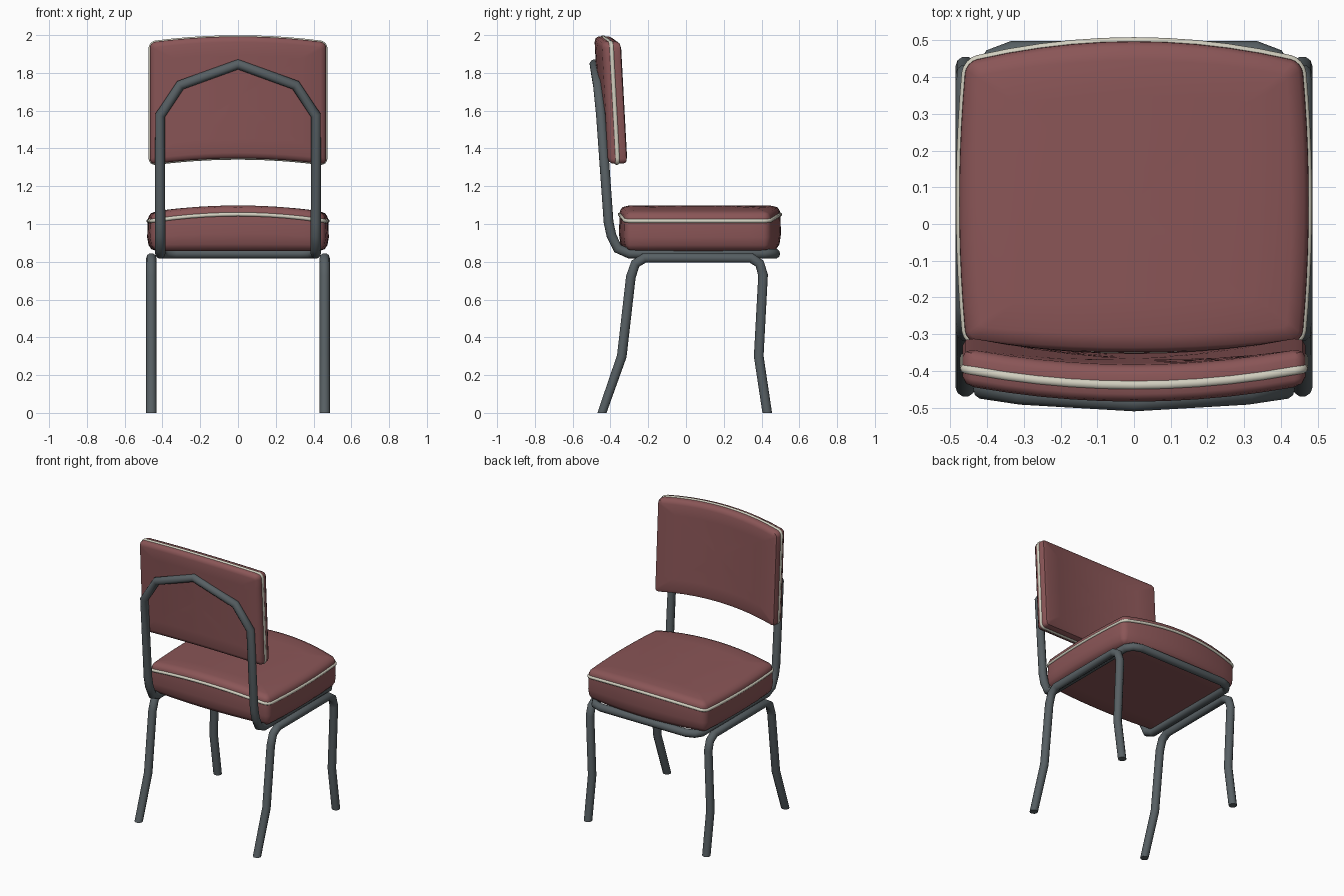
import bpy, bmesh, math

cube = bpy.data.objects.get("Cube")
if cube:
    bpy.data.objects.remove(cube, do_unlink=True)


def material(name, rgb):
    m = bpy.data.materials.new(name)
    m.use_nodes = True
    m.diffuse_color = (*rgb, 1)
    m.node_tree.nodes["Principled BSDF"].inputs["Base Color"].default_value = (*rgb, 1)
    return m


RED = material("dusty red vinyl", (0.255, 0.092, 0.095))
GREY = material("dark grey metal", (0.095, 0.115, 0.125))
CREAM = material("cream piping", (0.64, 0.62, 0.52))


def add_object(name, mesh, mat):
    mesh.materials.clear()
    mesh.materials.append(mat)
    ob = bpy.data.objects.new(name, mesh)
    bpy.context.collection.objects.link(ob)
    bpy.ops.object.select_all(action='DESELECT')
    ob.select_set(True)
    bpy.context.view_layer.objects.active = ob
    bpy.ops.object.shade_smooth_by_angle(angle=math.radians(45))
    return ob


def tube(name, points, radius, mat, closed=False):
    """Round tube swept along straight segments."""
    cu = bpy.data.curves.new(name, 'CURVE')
    cu.dimensions = '3D'
    cu.bevel_depth = radius
    cu.bevel_resolution = 3
    cu.use_fill_caps = True
    sp = cu.splines.new('POLY')
    sp.points.add(len(points) - 1)
    for p, co in zip(sp.points, points):
        p.co = (*co, 1)
    sp.use_cyclic_u = closed
    tmp = bpy.data.objects.new(name + "_path", cu)
    bpy.context.collection.objects.link(tmp)
    dg = bpy.context.evaluated_depsgraph_get()
    mesh = bpy.data.meshes.new_from_object(tmp.evaluated_get(dg))
    bpy.data.objects.remove(tmp, do_unlink=True)
    return add_object(name, mesh, mat)


def outline(hx, hy, r, side=10, arc=4):
    """Rounded rectangle with subdivided sides."""
    corners = []
    for k, (sx, sy) in enumerate([(1, 1), (-1, 1), (-1, -1), (1, -1)]):
        corners.append([(sx * (hx - r) + r * math.cos(math.pi / 2 * (k + i / arc)),
                         sy * (hy - r) + r * math.sin(math.pi / 2 * (k + i / arc)))
                        for i in range(arc + 1)])
    pts = []
    for k, c in enumerate(corners):
        a, b = c[-1], corners[(k + 1) % 4][0]
        pts += c
        pts += [(a[0] + (b[0] - a[0]) * i / side, a[1] + (b[1] - a[1]) * i / side)
                for i in range(1, side)]
    return pts


def cushion(name, hx, hy, r, layers, shape):
    """Loft inset outlines through the layers, then close both ends with shrinking rings."""
    rings = [[(u, v, w) for u, v in outline(hx - d, hy - d, max(r - d, 0.012))]
             for d, w in layers]

    def cap(ring):
        return [[(u * s, v * s, w) for u, v, w in ring] for s in (0.75, 0.5, 0.25)]
    rings = cap(rings[0])[::-1] + rings + cap(rings[-1])
    bm = bmesh.new()
    loops = [[bm.verts.new(shape(*p)) for p in ring] for ring in rings]
    n = len(loops[0])
    for a, b in zip(loops, loops[1:]):
        for i in range(n):
            j = (i + 1) % n
            bm.faces.new((a[i], a[j], b[j], b[i]))
    for loop, w in ((loops[0], layers[0][1]), (loops[-1], layers[-1][1])):
        mid = bm.verts.new(shape(0, 0, w))
        for i in range(n):
            bm.faces.new((loop[i], loop[(i + 1) % n], mid))
    bmesh.ops.recalc_face_normals(bm, faces=bm.faces)
    mesh = bpy.data.meshes.new(name)
    bm.to_mesh(mesh)
    bm.free()
    return add_object(name, mesh, RED)


# Seat: bowed edges, more at the front, and a crown across the width
SX, SY = 0.462, 0.385


def seat_shape(u, v, w):
    bow_u, bow_v = 1 - (u / SX) ** 2, 1 - (v / SY) ** 2
    crown = 0.036 * bow_u * min(1, max(0, (w - 0.87) / 0.12))
    bow = 0.058 if v > 0 else 0.03
    return (u + 0.019 * bow_v * u / SX, 0.06 + v + bow * bow_u * v / SY, w + crown)


cushion("seat_cushion", SX, SY, 0.035,
        [(0.045, 0.858), (0.022, 0.866), (0.007, 0.888), (0, 0.93), (0.003, 1.01),
         (0.006, 1.035), (0.017, 1.053), (0.05, 1.062)], seat_shape)
tube("seat_piping", [seat_shape(u, v, 1.015) for u, v in outline(SX - 0.006, SY - 0.004, 0.032)],
     0.0105, CREAM, True)

# Backrest: leaning pad curved around the sitter
BX, BZ = 0.467, 0.323


def back_shape(u, v, w):
    bow = 1 - (u / BX) ** 2
    return (u, -0.377 + w - 0.054 * v - 0.045 * bow, 1.638 + v + 0.032 * bow)


cushion("backrest_cushion", BX, BZ, 0.03,
        [(0.03, -0.046), (0.01, -0.04), (0, -0.024), (0, 0.03),
         (0.008, 0.047), (0.03, 0.055)], back_shape)
tube("backrest_piping", [back_shape(u, v, 0) for u, v in outline(BX - 0.007, BZ - 0.007, 0.025)],
     0.0135, CREAM, True)

# One continuous tube: under the seat and up around the backrest
half = [(0.33, 0.472, 0.843), (0.385, 0.452, 0.843), (0.412, 0.41, 0.843),
        (0.412, -0.30, 0.843), (0.412, -0.362, 0.87), (0.412, -0.395, 0.94),
        (0.412, -0.41, 1.01), (0.412, -0.45, 1.575), (0.305, -0.466, 1.735)]
tube("seat_and_back_frame",
     half + [(0, -0.484, 1.845)] + [(-x, y, z) for x, y, z in reversed(half)],
     0.027, GREY, True)

# Bent leg pairs, one on each side
leg = [(-0.445, 0), (-0.34, 0.3), (-0.292, 0.72), (-0.268, 0.79), (-0.22, 0.82),
       (0.345, 0.82), (0.39, 0.79), (0.408, 0.73), (0.385, 0.3), (0.43, 0)]
for side, x in (("left", 0.459), ("right", -0.459)):
    ob = tube(side + "_legs", [(x, y, z) for y, z in leg], 0.027, GREY)
    # Flatten the feet onto the floor
    for v in ob.data.vertices:
        if v.co.z < 0.05:
            v.co.z = 0
